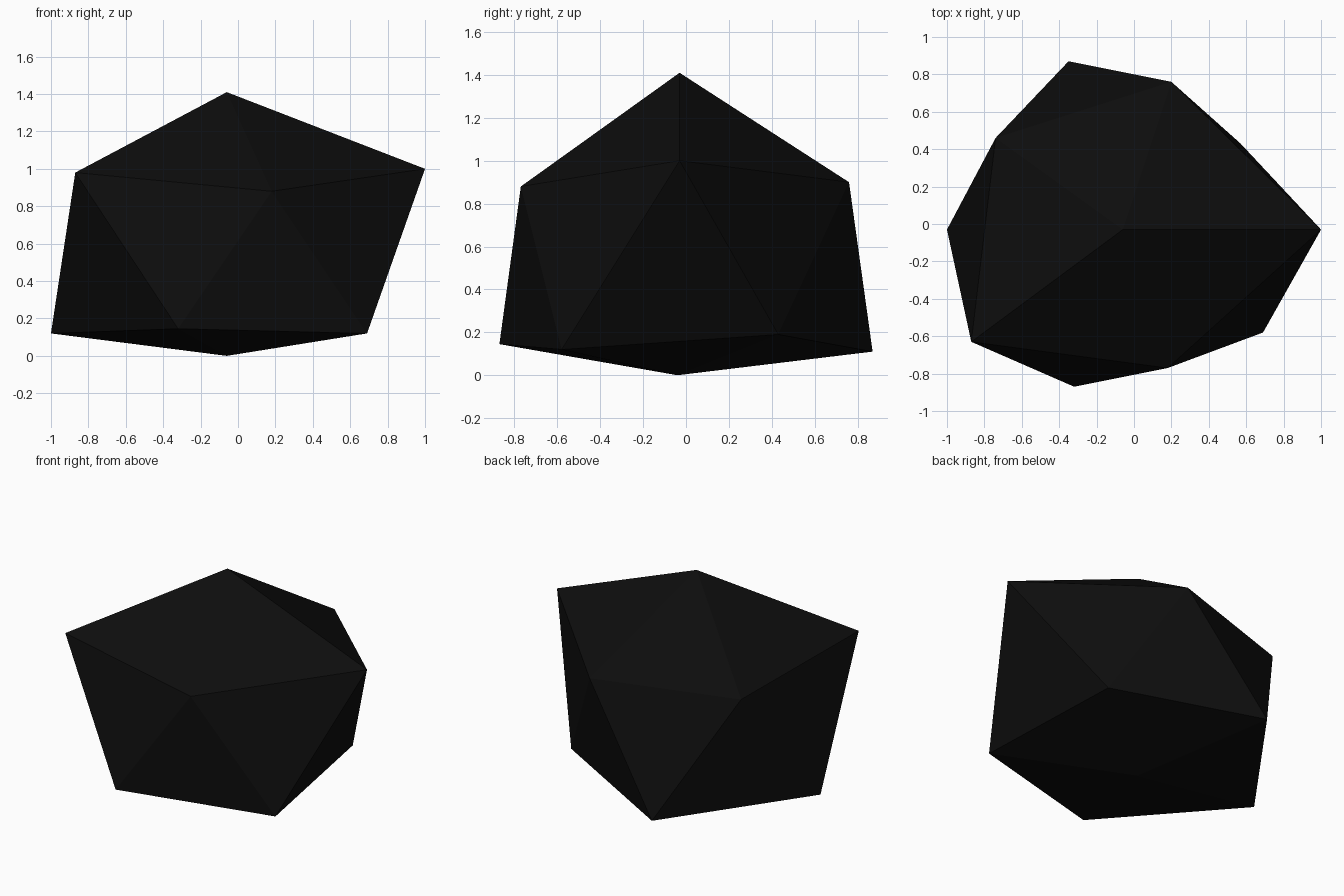
import bpy
import bmesh

if "Cube" in bpy.data.objects:
    bpy.data.objects.remove(bpy.data.objects["Cube"])

# Low-poly rock: an irregular icosahedron, two staggered rings of five plus two tips
TOP = (-0.06, -0.03, 1.41)
BOTTOM = (-0.06, -0.04, 0.0)
UPPER = [(0.18, -0.77, 0.88), (1.0, -0.03, 1.0), (0.20, 0.76, 0.90),
         (-0.74, 0.46, 0.89), (-0.87, -0.63, 0.98)]
LOWER = [(0.69, -0.58, 0.12), (0.57, 0.43, 0.19), (-0.35, 0.87, 0.11),
         (-1.0, -0.03, 0.12), (-0.32, -0.87, 0.145)]

bm = bmesh.new()
top, bottom = bm.verts.new(TOP), bm.verts.new(BOTTOM)
upper = [bm.verts.new(p) for p in UPPER]
lower = [bm.verts.new(p) for p in LOWER]

# Cap, staggered side band and underside
for i in range(5):
    j = (i + 1) % 5
    bm.faces.new((top, upper[i], upper[j]))
    bm.faces.new((upper[i], lower[i], upper[j]))
    bm.faces.new((lower[i], lower[j], upper[j]))
    bm.faces.new((bottom, lower[j], lower[i]))
bmesh.ops.recalc_face_normals(bm, faces=bm.faces)

mesh = bpy.data.meshes.new("rock")
bm.to_mesh(mesh)
bm.free()
rock = bpy.data.objects.new("rock", mesh)
bpy.context.collection.objects.link(rock)

# Near-black stone
stone = bpy.data.materials.new("dark_stone")
stone.diffuse_color = (0.004, 0.004, 0.004, 1.0)
stone.use_nodes = True
stone.node_tree.nodes["Principled BSDF"].inputs["Base Color"].default_value = stone.diffuse_color
mesh.materials.append(stone)
